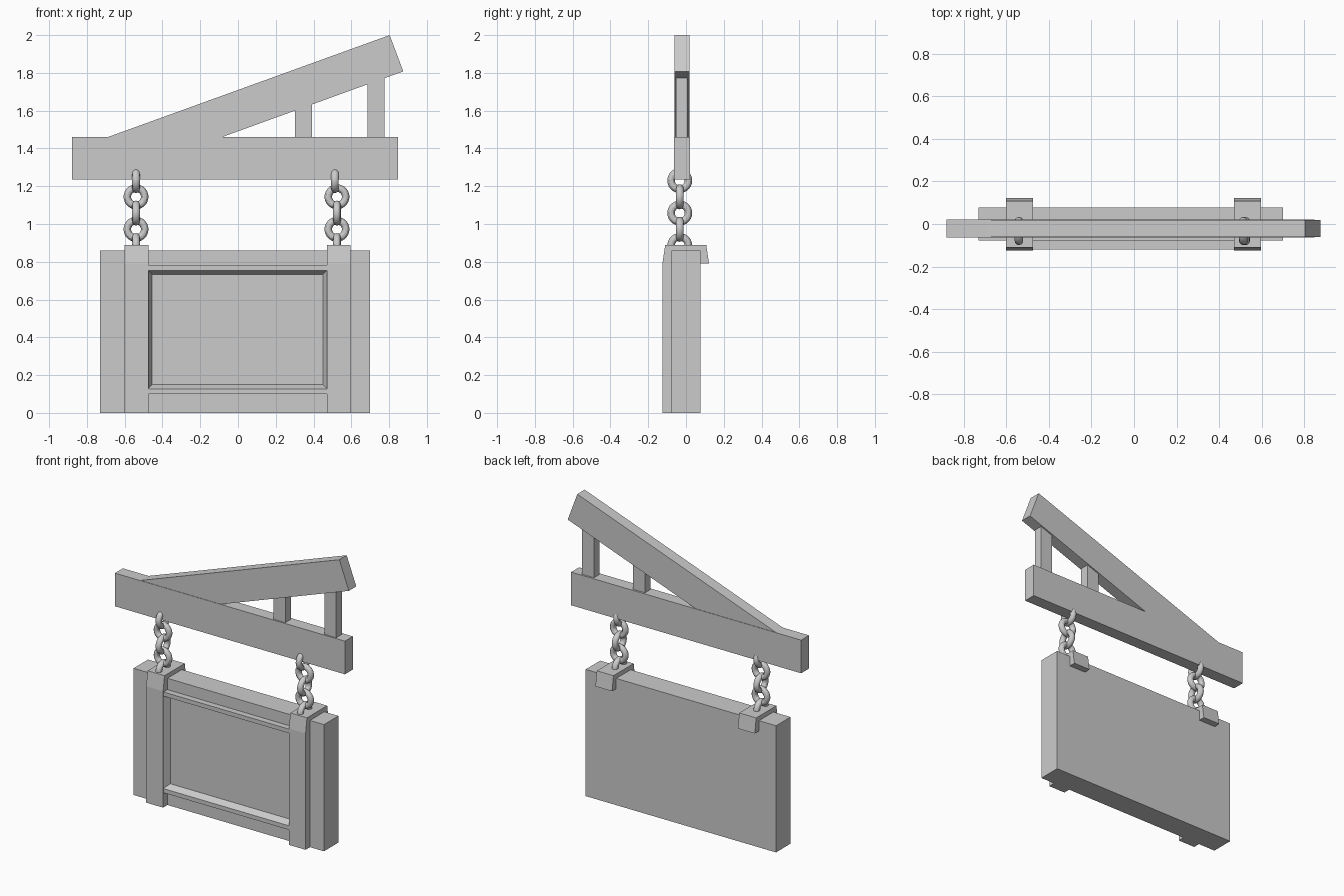
import bpy, bmesh
from math import pi

if "Cube" in bpy.data.objects:
    bpy.data.objects.remove(bpy.data.objects["Cube"], do_unlink=True)

grey = bpy.data.materials.new("plain_grey")
grey.use_nodes = True
colour = (0.6, 0.6, 0.6, 1)
grey.diffuse_color = colour
grey.node_tree.nodes["Principled BSDF"].inputs["Base Color"].default_value = colour


def prism(name, outline, axis, start, end):
    """Extrude a 2D outline along x (outline is y, z) or y (outline is x, z)."""
    bm = bmesh.new()

    def place(p, d):
        return (d, p[0], p[1]) if axis == "x" else (p[0], d, p[1])

    base = bm.faces.new([bm.verts.new(place(p, start)) for p in outline])
    top = bmesh.ops.extrude_face_region(bm, geom=[base])["geom"]
    shift = place((0, 0), end - start)
    bmesh.ops.translate(bm, vec=shift, verts=[v for v in top if isinstance(v, bmesh.types.BMVert)])
    bmesh.ops.recalc_face_normals(bm, faces=bm.faces)
    mesh = bpy.data.meshes.new(name)
    bm.to_mesh(mesh)
    bm.free()
    mesh.materials.append(grey)
    obj = bpy.data.objects.new(name, mesh)
    bpy.context.collection.objects.link(obj)
    return obj


def box(name, x0, x1, y0, y1, z0, z1):
    return prism(name, [(x0, z0), (x1, z0), (x1, z1), (x0, z1)], "y", y0, y1)


def link(name, x, z, turn):
    bpy.ops.mesh.primitive_torus_add(
        location=(x, -0.033, z), rotation=turn, major_radius=0.046, minor_radius=0.02,
        major_segments=28, minor_segments=12)
    obj = bpy.context.object
    obj.name = name
    obj.data.materials.append(grey)
    bpy.ops.object.shade_smooth_by_angle()


# Hanging board
FRONT, BACK = -0.078, 0.077
box("board", -0.73, 0.70, FRONT, BACK, 0, 0.86)

# Straps that run up the front and hook over the back
strap = [(-0.125, 0), (FRONT + 0.01, 0), (FRONT + 0.01, 0.85), (BACK - 0.005, 0.85),
         (BACK - 0.005, 0.79), (0.122, 0.79), (0.107, 0.89), (-0.11, 0.89), (-0.125, 0.79)]
for side, x0, x1 in (("right", -0.602, -0.475), ("left", 0.47, 0.595)):
    prism(side + "_strap", strap, "x", x0, x1)

# Mouldings around the panel, sloping in towards it
deep, proud = FRONT + 0.004, -0.12
for name, edge, way in (("top_moulding", 0.755, 1), ("bottom_moulding", 0.127, -1)):
    prism(name, [(deep, edge + way * 0.028), (proud, edge + way * 0.028),
                 (proud, edge), (deep, edge - way * 0.025)], "x", -0.478, 0.473)
for name, edge, way in (("right_moulding", -0.477, 1), ("left_moulding", 0.472, -1)):
    prism(name, [(edge, deep), (edge, proud), (edge + way * 0.025, deep)], "y", 0, 1)
    obj = bpy.data.objects[name]
    for v in obj.data.vertices:
        x, along, y = v.co
        v.co = (x, y, 0.12 + 0.64 * along)
    obj.data.flip_normals()

# Bracket
box("beam", -0.88, 0.847, -0.063, 0.022, 1.235, 1.46)
prism("sloping_beam", [(-0.69, 1.46), (-0.69, 1.4), (-0.25, 1.4), (-0.085, 1.46),
                       (0.875, 1.808), (0.803, 2.0)], "y", -0.06, 0.019)
for name, x0, z1 in (("inner_strut", 0.302, 1.65), ("outer_strut", 0.685, 1.79)):
    box(name, x0, x0 + 0.09, -0.053, 0.009, 1.45, z1)

# Chains of alternating links
for side, x, top_x in (("right", -0.54, -0.54), ("left", 0.524, 0.513)):
    for i in range(5):
        turn = (pi / 2, 0, 0) if i % 2 else (0, pi / 2, 0)
        link(f"{side}_chain_link_{i + 1}", x if i else top_x, 1.23 - 0.086 * i, turn)
